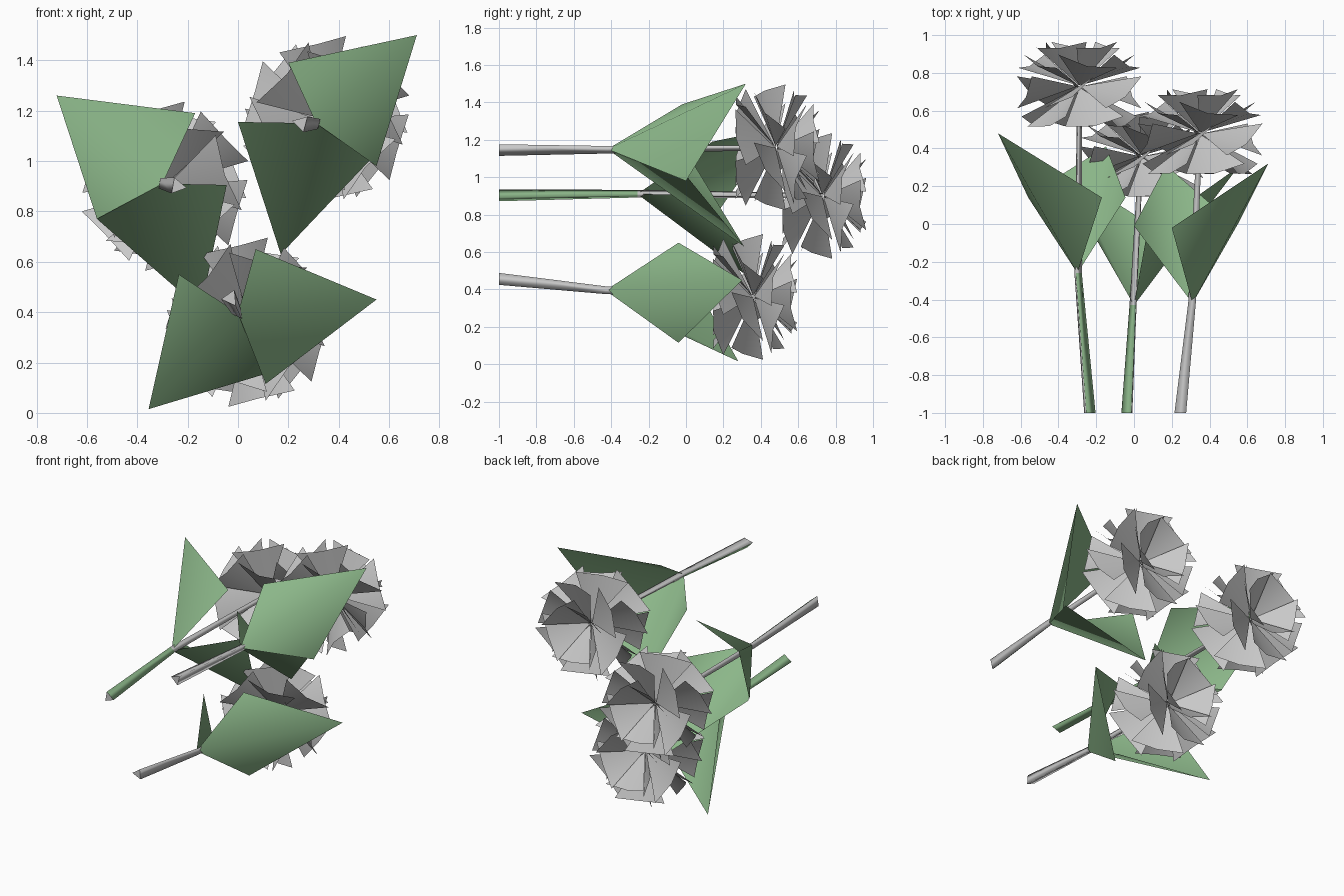
import bpy
import bmesh
from math import sin, cos, radians
from mathutils import Vector

cube = bpy.data.objects.get("Cube")
if cube:
    bpy.data.objects.remove(cube, do_unlink=True)


def make_material(name, rgb):
    mat = bpy.data.materials.new(name)
    mat.use_nodes = True
    mat.diffuse_color = (*rgb, 1)
    mat.node_tree.nodes["Principled BSDF"].inputs["Base Color"].default_value = (*rgb, 1)
    return mat


GREY = make_material("petal grey", (0.58, 0.58, 0.58))
GREEN = make_material("leaf green", (0.26, 0.47, 0.25))


def finish(name, bm, materials):
    mesh = bpy.data.meshes.new(name)
    bm.to_mesh(mesh)
    bm.free()
    for mat in materials:
        mesh.materials.append(mat)
    obj = bpy.data.objects.new(name, mesh)
    bpy.context.collection.objects.link(obj)
    return obj


# Stem: three-sided tapering tube, some sides of its lower length are green
def make_stem(name, path, green_angle, green_sides):
    bm = bmesh.new()
    rings = []
    for point, radius in zip(path, (0.037, 0.024, 0.016)):
        ring = []
        for i in range(3):
            a = radians(green_angle + 60 - 120 * i)
            ring.append(bm.verts.new(Vector(point) + radius * Vector((cos(a), 0, sin(a)))))
        rings.append(ring)
    for level, (low, high) in enumerate(zip(rings, rings[1:])):
        for i in range(3):
            j = (i + 1) % 3
            face = bm.faces.new((low[i], low[j], high[j], high[i]))
            face.material_index = int(level == 0 and i < green_sides)
            face.smooth = True
    cap = bm.faces.new(rings[0])
    bmesh.ops.recalc_face_normals(bm, faces=bm.faces)
    for edge in cap.edges:
        edge.smooth = False
    finish(name, bm, (GREY, GREEN))


# Leaf: kite folded along its midrib
def make_leaf(name, base, side_a, tip, side_b):
    bm = bmesh.new()
    b, s, t, u = [bm.verts.new(p) for p in (base, side_a, tip, side_b)]
    for corners in ((b, s, t), (b, t, u)):
        bm.faces.new(corners).smooth = True
    finish(name, bm, (GREEN,))


# Bloom: nested whorls of broad triangular petals around the y axis
# count, elevation, length, half width, twist, first angle
RINGS = (
    (6, -36, 0.32, 0.16, 12, 12),
    (6, -6, 0.31, 0.16, 32, 40),
    (6, 26, 0.30, 0.16, -14, 20),
    (5, 54, 0.27, 0.15, 10, 54),
)


def make_bloom_mesh():
    bm = bmesh.new()
    for count, elevation, length, half, twist, start in RINGS:
        e, k = radians(elevation), radians(twist)
        for i in range(count):
            a = radians(start + 360 * i / count)
            out = Vector((cos(a) * cos(e), sin(e), sin(a) * cos(e)))
            side = Vector((-sin(a), 0, cos(a)))
            across = side * cos(k) + out.cross(side) * sin(k)
            lift = out.cross(across) * 0.03
            root = bm.verts.new(out * 0.01)
            left = bm.verts.new(out * length - across * half)
            middle = bm.verts.new(out * length + lift)
            right = bm.verts.new(out * length + across * half)
            for corners in ((root, left, middle), (root, middle, right)):
                bm.faces.new(corners).smooth = True
    return bm


# label, stem foot, node, bloom centre, green angle, green sides, leaves (side, tip, side)
FLOWERS = (
    ("right", (0.25, -1, 1.15), (0.31, -0.42, 1.15), (0.35, 0.48, 1.16), 225, 1, (
        ((0.20, -0.02, 1.39), (0.71, 0.32, 1.50), (0.55, 0, 0.98)),
        ((0.53, 0, 1.01), (0.17, 0.31, 0.63), (0.0, -0.01, 1.155)))),
    ("left", (-0.24, -1, 0.90), (-0.30, -0.26, 0.91), (-0.29, 0.73, 0.90), 50, 2, (
        ((-0.56, 0.14, 0.77), (-0.72, 0.48, 1.26), (-0.17, 0.14, 1.19)),
        ((-0.045, 0.14, 0.905), (-0.148, 0.41, 0.41), (-0.56, 0.15, 0.77)))),
    ("lower", (-0.03, -1, 0.455), (0.0, -0.43, 0.395), (0.04, 0.36, 0.36), 125, 1, (
        ((0.07, -0.04, 0.65), (0.55, 0.30, 0.45), (0.11, -0.04, 0.115)),
        ((0.11, -0.02, 0.155), (-0.355, 0.28, 0.015), (-0.235, -0.02, 0.55)))),
)

for label, foot, node, centre, angle, sides, leaves in FLOWERS:
    make_stem(label + "_stem", (foot, node, centre), angle, sides)
    for number, (side_a, tip, side_b) in enumerate(leaves, 1):
        make_leaf(f"{label}_leaf_{number}", node, side_a, tip, side_b)
    bloom = finish(label + "_bloom", make_bloom_mesh(), (GREY,))
    bloom.location = centre
